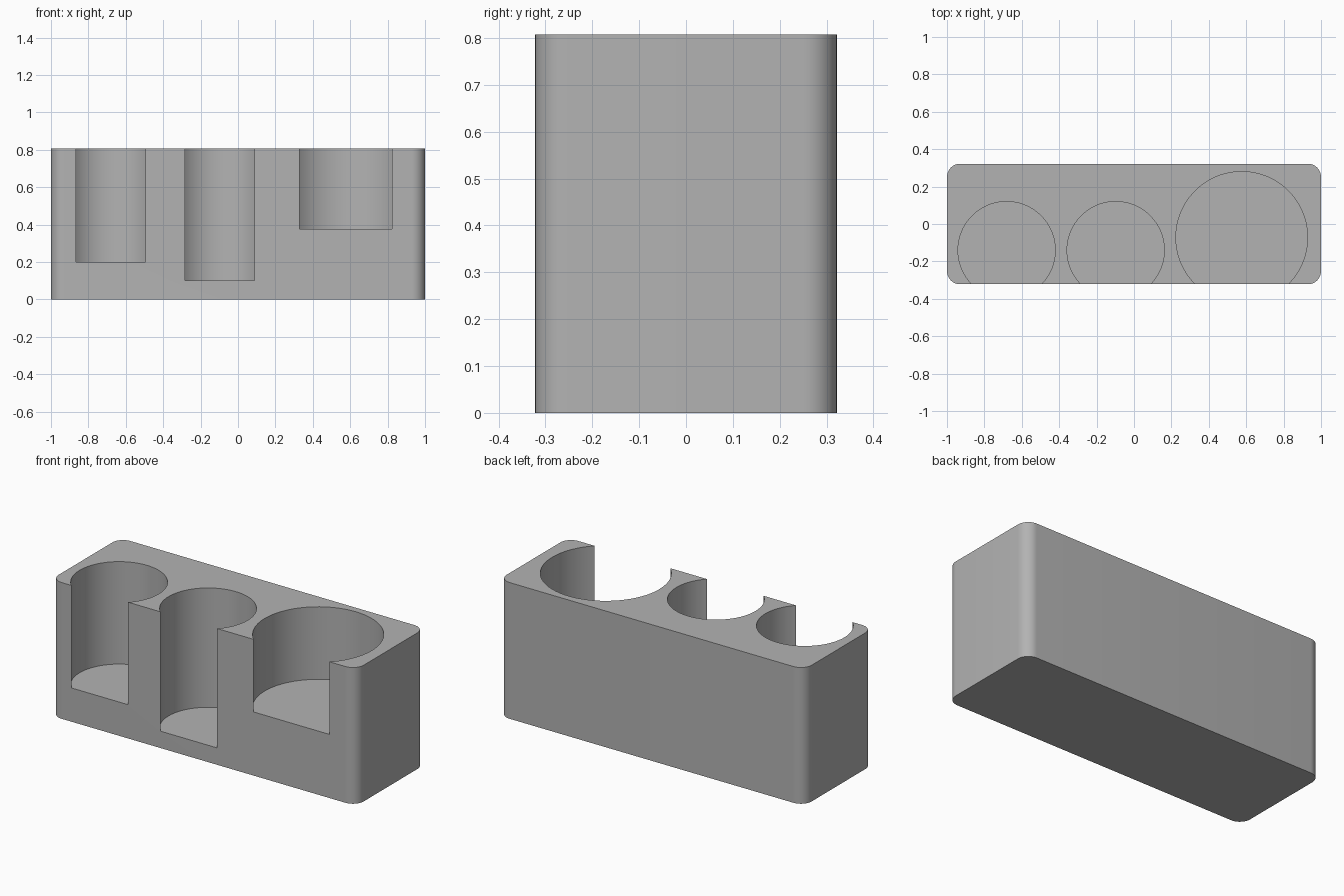
import bpy
import bmesh
from mathutils import Matrix

HALF_X, HALF_Y, HEIGHT, CORNER = 1.0, 0.322, 0.807, 0.07

old = bpy.data.objects.get("Cube")
if old:
    bpy.data.objects.remove(old, do_unlink=True)

grey = bpy.data.materials.new("plain grey")
grey.use_nodes = True
colour = (0.45, 0.45, 0.45, 1)
grey.diffuse_color = colour
grey.node_tree.nodes["Principled BSDF"].inputs["Base Color"].default_value = colour


def make_object(name, bm):
    mesh = bpy.data.meshes.new(name)
    bm.to_mesh(mesh)
    bm.free()
    mesh.materials.append(grey)
    obj = bpy.data.objects.new(name, mesh)
    bpy.context.collection.objects.link(obj)
    return obj


def make_cutter(x, y, radius, floor):
    """Upright cylinder from the pocket floor to above the block."""
    depth = HEIGHT + 0.2 - floor
    bm = bmesh.new()
    bmesh.ops.create_cone(bm, cap_ends=True, segments=96, radius1=radius,
                          radius2=radius, depth=depth,
                          matrix=Matrix.Translation((x, y, floor + depth / 2)))
    cutter = make_object("pocket_cutter", bm)
    cutter.hide_render = True
    return cutter


# Block with rounded upright corners
bm = bmesh.new()
bmesh.ops.create_cube(bm, size=1)
bmesh.ops.scale(bm, verts=bm.verts, vec=(2 * HALF_X, 2 * HALF_Y, HEIGHT))
bmesh.ops.translate(bm, verts=bm.verts, vec=(0, 0, HEIGHT / 2))
uprights = [e for e in bm.edges
            if abs(e.verts[0].co.z - e.verts[1].co.z) > HEIGHT / 2]
bmesh.ops.bevel(bm, geom=uprights, offset=CORNER, segments=10, profile=0.5,
                affect='EDGES')
holder = make_object("holder_block", bm)

bpy.ops.object.select_all(action='DESELECT')
holder.select_set(True)
bpy.context.view_layer.objects.active = holder

# Round pockets open to the front: x, y, radius, floor height
pockets = [(-0.681, -0.14, 0.26, 0.20),
           (-0.098, -0.14, 0.26, 0.10),
           (0.576, -0.072, 0.352, 0.377)]
for pocket in pockets:
    cutter = make_cutter(*pocket)
    cut = holder.modifiers.new("pocket", 'BOOLEAN')
    cut.operation = 'DIFFERENCE'
    cut.solver = 'EXACT'
    cut.object = cutter
    bpy.ops.object.modifier_apply(modifier=cut.name)
    bpy.data.objects.remove(cutter, do_unlink=True)

bpy.ops.object.shade_smooth_by_angle()
